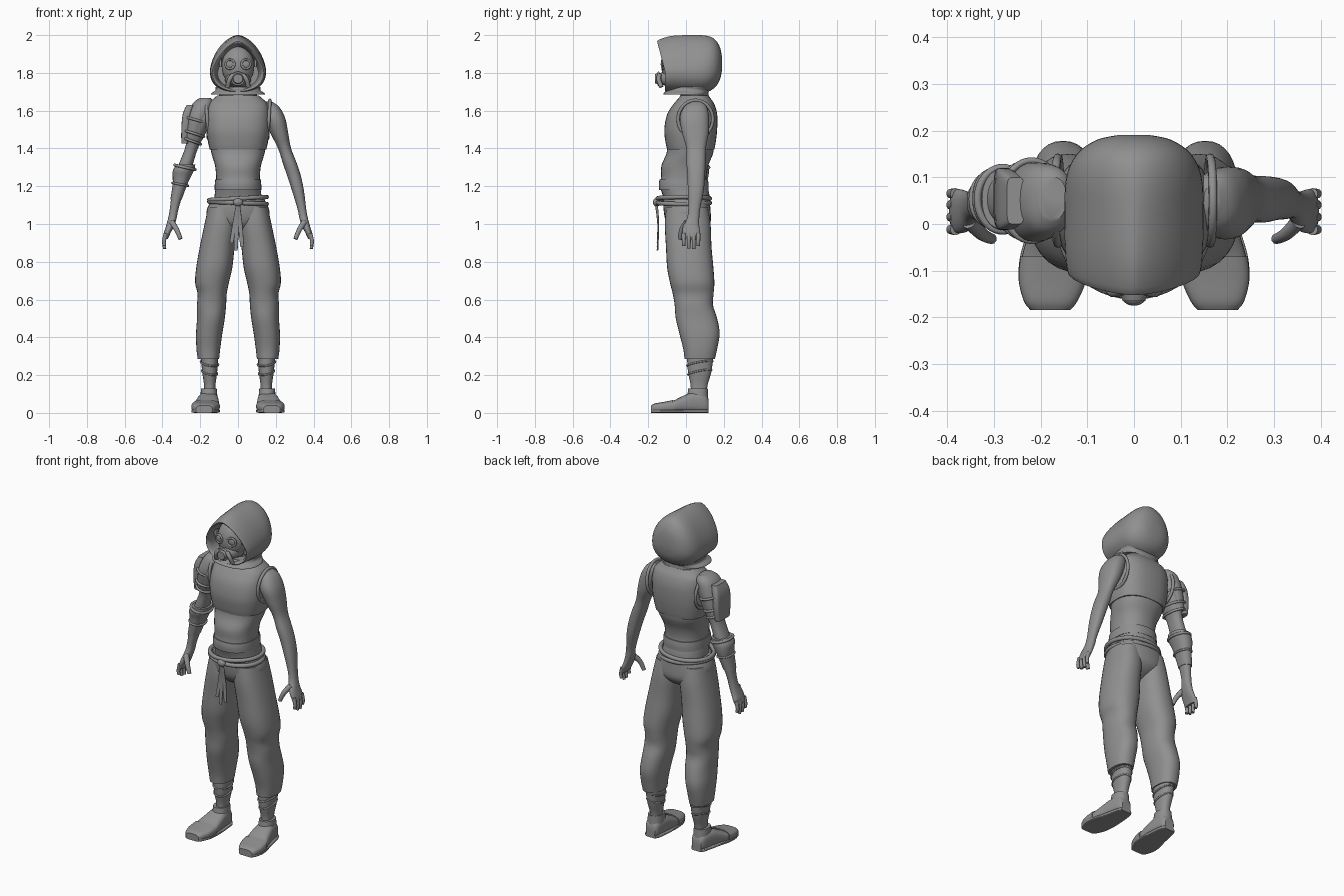
import bpy
import bmesh
import math
from mathutils import Matrix, Vector

default_cube = bpy.data.objects.get("Cube")
if default_cube:
    bpy.data.objects.remove(default_cube, do_unlink=True)

GREY = (0.28, 0.28, 0.28, 1)
grey_material = bpy.data.materials.new("plain grey")
grey_material.use_nodes = True
grey_material.diffuse_color = GREY
grey_material.node_tree.nodes["Principled BSDF"].inputs["Base Color"].default_value = GREY


def finish_mesh(name, mesh):
    """Link a mesh as a smooth grey object that keeps its hard edges."""
    mesh.materials.clear()
    mesh.materials.append(grey_material)
    for polygon in mesh.polygons:
        polygon.use_smooth = True
        polygon.material_index = 0
    mesh.set_sharp_from_angle(angle=math.radians(40))
    part = bpy.data.objects.new(name, mesh)
    bpy.context.scene.collection.objects.link(part)
    return part


def finish_bmesh(name, bm):
    bmesh.ops.recalc_face_normals(bm, faces=bm.faces)
    mesh = bpy.data.meshes.new(name)
    bm.to_mesh(mesh)
    bm.free()
    return finish_mesh(name, mesh)


def smooth_sections(sections, steps=4):
    """Catmull-Rom interpolation of all numbers in the sections."""
    result = []
    last = len(sections) - 1
    for i in range(last):
        before, start = sections[max(i - 1, 0)], sections[i]
        end, after = sections[i + 1], sections[min(i + 2, last)]
        for step in range(steps):
            t = step / steps
            result.append([
                b + t * (c - a + t * (2 * a - 5 * b + 4 * c - d + t * (3 * (b - c) + d - a))) / 2
                for a, b, c, d in zip(before, start, end, after)])
    result.append(sections[-1])
    return result


def power_curve(value, power):
    return math.copysign(abs(value) ** (2 / power), value)


def skin_rings(name, rings):
    """Bridge equal rings of points and cap both ends."""
    bm = bmesh.new()
    loops = [[bm.verts.new(point) for point in ring] for ring in rings]
    for lower, upper in zip(loops, loops[1:]):
        for i, vert in enumerate(lower):
            j = (i + 1) % len(lower)
            bm.faces.new((vert, lower[j], upper[j], upper[i]))
    bm.faces.new(loops[0])
    bm.faces.new(loops[-1])
    return finish_bmesh(name, bm)


def loft(name, sections, side=1, along_y=False, power=2.3, sides=32):
    """Sections hold: position along axis, then min and max of both other axes."""
    rings = []
    for along, a_min, a_max, b_min, b_max in smooth_sections(sections):
        ring = []
        for i in range(sides):
            angle = math.tau * i / sides
            a = (a_min + a_max + (a_max - a_min) * power_curve(math.cos(angle), power)) / 2
            b = (b_min + b_max + (b_max - b_min) * power_curve(math.sin(angle), power)) / 2
            ring.append((side * a, along, b) if along_y else (side * a, b, along))
        rings.append(ring)
    return skin_rings(name, rings)


def centred_loft(name, sections, power=2.3):
    return loft(name, [(z, -w, w, front, back) for z, w, front, back in sections], power=power)


def tube(name, points, radius, side=1, closed=False, tip=1.0):
    """Round tube through points, tapering to the tip."""
    curve = bpy.data.curves.new(name, "CURVE")
    curve.dimensions = "3D"
    curve.bevel_depth = radius
    curve.bevel_resolution = 3
    curve.use_fill_caps = True
    spline = curve.splines.new("POLY")
    path = [Vector(p) for p in (points if closed else smooth_sections(points))]
    spline.points.add(len(path) - 1)
    spline.use_cyclic_u = closed
    for i, (point, position) in enumerate(zip(spline.points, path)):
        point.co = (side * position.x, position.y, position.z, 1)
        point.radius = 1 + (tip - 1) * i / len(path)
    helper = bpy.data.objects.new(name + " path", curve)
    mesh = bpy.data.meshes.new_from_object(helper)
    bpy.data.objects.remove(helper)
    return finish_mesh(name, mesh)


def band(name, centre, first, second, radius, side=1):
    """Closed elliptical tube spanned by two half-axis vectors."""
    angles = [math.tau * i / 40 for i in range(40)]
    points = [Vector(centre) + Vector(first) * math.cos(a) + Vector(second) * math.sin(a) for a in angles]
    return tube(name, points, radius, side, closed=True)


def ellipsoid(name, centre, radii):
    bm = bmesh.new()
    bmesh.ops.create_uvsphere(bm, u_segments=28, v_segments=18, radius=1)
    bm.transform(Matrix.Translation(centre) @ Matrix.Diagonal((*radii, 1)))
    return finish_bmesh(name, bm)


# Torso, vest and neck
centred_loft("abdomen", [(1.06, .13, -.11, .12), (1.14, .125, -.12, .125), (1.2, .118, -.138, .115),
                         (1.25, .116, -.132, .108), (1.31, .122, -.13, .118), (1.38, .142, -.102, .145),
                         (1.46, .155, -.1, .15)])
centred_loft("waist_wrap", [(1.18, .124, -.142, .12), (1.21, .123, -.144, .12), (1.235, .121, -.14, .116)])
centred_loft("vest", [(1.395, .15, -.1, .15), (1.43, .158, -.108, .157), (1.5, .169, -.115, .165),
                      (1.58, .168, -.1, .165), (1.635, .157, -.066, .15), (1.665, .128, -.04, .13),
                      (1.68, .11, -.03, .12)], power=2.6)
centred_loft("neck", [(1.64, .1, -.03, .12), (1.69, .1, -.03, .12), (1.74, .09, -.04, .11)])

# Pelvis, rope belt, knot and hanging sash ends
centred_loft("pelvis", [(1.13, .14, -.12, .125), (1.07, .166, -.118, .13), (1.01, .155, -.105, .13),
                        (.97, .1, -.07, .1), (.94, .04, -.02, .05)])
for height, tilt in ((1.135, .008), (1.112, -.006)):
    band("belt_rope", (0, -.012, height), (.152, 0, tilt), (0, .138, 0), .012)
ellipsoid("belt_knot", (0, -.155, 1.115), (.026, .02, .022))
for end, low in ((-.035, .9), (-.012, .86), (.022, .88)):
    loft("sash_end", [(1.11, -.01, .01, -.165, -.15), (1, end * .5 - .012, end * .5 + .012, -.152, -.142),
                      (low, end - .01, end + .01, -.155, -.147)], power=3, sides=16)

# Hood: inner lining, slanted rim, then the outer shell to the back
hood_sections = [(-.02, .108, 1.93, 1.72, 1.6, 0), (-.06, .115, 1.94, 1.715, 1.6, .5),
                 (-.1, .124, 1.953, 1.71, 1.55, 1), (-.108, .14, 1.972, 1.7, 1.5, 1),
                 (-.06, .147, 1.995, 1.695, 1.5, .5), (.02, .149, 2, 1.69, 1.6, 0),
                 (.1, .145, 1.998, 1.695, 1.75, 0), (.15, .122, 1.98, 1.72, 1.9, 0),
                 (.18, .08, 1.935, 1.765, 2, 0), (.191, .03, 1.88, 1.82, 2, 0)]
hood_rings = []
for y, width, top, bottom, peak, slant in smooth_sections(hood_sections):
    middle = bottom + (top - bottom) * .38
    hood_ring = []
    for i in range(48):
        angle = math.tau * i / 48
        power = peak if math.cos(angle) > 0 else 2.2
        rise = power_curve(math.cos(angle), power)
        z = middle + rise * (top - middle if rise > 0 else middle - bottom)
        hood_ring.append((width * power_curve(math.sin(angle), power), y - .04 * slant * max(rise, 0), z))
    hood_rings.append(hood_ring)
skin_rings("hood", hood_rings)
centred_loft("hood_collar", [(1.686, .142, -.12, .115), (1.693, .14, -.118, .117),
                             (1.708, .12, -.1, .125), (1.725, .12, -.085, .14)])

# Masked face with goggles and breathing filter
ellipsoid("face", (0, -.05, 1.835), (.086, .08, .11))
loft("mask_jaw", [(-.04, -.07, .07, 1.72, 1.83), (-.1, -.058, .058, 1.73, 1.81),
                  (-.13, -.035, .035, 1.74, 1.8)], along_y=True)
loft("filter_snout", [(-.1, -.034, .034, 1.735, 1.803), (-.14, -.032, .032, 1.738, 1.8),
                      (-.165, -.024, .024, 1.745, 1.793)], along_y=True, power=2)
band("filter_rim", (0, -.145, 1.769), (.032, 0, 0), (0, 0, .032), .006)
for side, label in ((1, "left"), (-1, "right")):
    band(label + "_goggle_rim", (.042, -.122, 1.846), (.024, .006, 0), (0, 0, .024), .006, side)
    ellipsoid(label + "_lens", (side * .042, -.117, 1.846), (.022, .009, .022))
    tube(label + "_breathing_tube", [(.025, -.14, 1.79), (.045, -.145, 1.765), (.055, -.13, 1.725)], .012, side)
    loft(label + "_strap_buckle", [(1.83, .085, .1, -.09, -.06), (1.89, .085, .1, -.09, -.06)], side, power=4)

# Limbs, built once per side
for side, label in ((1, "left"), (-1, "right")):
    loft(label + "_arm", [(1.648, .15, .18, .03, .08), (1.62, .13, .218, -.01, .11), (1.56, .14, .25, -.033, .122),
                          (1.48, .172, .266, -.02, .12), (1.4, .212, .281, .002, .105),
                          (1.32, .238, .312, .003, .103), (1.25, .262, .334, .008, .1), (1.17, .288, .35, .01, .093),
                          (1.08, .315, .361, .012, .075), (1.03, .325, .37, .005, .07), (.99, .338, .381, -.015, .07),
                          (.95, .358, .393, -.02, .075), (.92, .372, .396, -.014, .07)], side)
    band(label + "_armhole_trim", (.163, .05, 1.555), (0, .092, 0), (.006, 0, .1), .009, side)
    for y, tip_z in ((-.012, .885), (.015, .87), (.041, .868), (.065, .885)):
        tube(label + "_finger", [(.382, y, .95), (.392, y, .91), (.388, y, tip_z)], .012, side, tip=.7)
    tube(label + "_thumb", [(.352, .005, 1.01), (.325, -.022, .97), (.304, -.032, .92)], .017, side, tip=.6)

    # Baggy trouser leg gathered below the knee
    loft(label + "_trouser_leg", [(1.09, .01, .158, -.105, .115), (1, .004, .177, -.112, .13),
                                  (.88, .018, .202, -.106, .135), (.77, .03, .221, -.1, .145),
                                  (.69, .048, .227, -.085, .15), (.63, .06, .214, -.07, .146),
                                  (.57, .063, .217, -.06, .143), (.5, .07, .217, -.054, .165),
                                  (.42, .083, .222, -.035, .178), (.34, .094, .22, -.015, .165),
                                  (.285, .1, .213, -.008, .153)], side)
    loft(label + "_shin", [(.31, .105, .198, .005, .145), (.22, .11, .19, .01, .135),
                           (.15, .119, .18, .024, .115), (.1, .12, .18, .025, .11)], side)
    for z, reach in ((.262, .047), (.215, .041)):
        band(label + "_shin_wrap", (.151, .073, z), (reach, 0, .008), (0, reach + .021, .012), .005, side)

    # Shoe with ankle cuff, flat sole and toe cap
    loft(label + "_ankle_cuff", [(.05, .108, .2, .0, .118), (.1, .11, .198, .008, .116),
                                 (.13, .113, .195, .012, .115)], side)
    shoe_sections = [(.12, .125, .185, .005, .07), (.1, .112, .198, 0, .1), (.04, .104, .212, 0, .11),
                     (-.02, .1, .226, 0, .088), (-.07, .1, .24, 0, .064), (-.12, .106, .243, 0, .054),
                     (-.165, .125, .232, 0, .046), (-.184, .14, .218, .006, .036)]
    loft(label + "_shoe", shoe_sections, side, along_y=True, power=2.8)
    sole = [(y, x0 - .004, x1 + .004, 0, .018) for y, x0, x1, z0, z1 in shoe_sections]
    loft(label + "_sole", sole, side, along_y=True, power=5)
    toe_cap = [(y, x0 - .004, x1 + .004, 0, z1 + .004) for y, x0, x1, z0, z1 in shoe_sections[4:]]
    loft(label + "_toe_cap", toe_cap, side, along_y=True, power=3)

# Armour on the right arm only
loft("shoulder_guard", [(1.668, .145, .2, .01, .1), (1.64, .13, .238, -.02, .125), (1.57, .15, .268, -.038, .132),
                        (1.5, .178, .28, -.028, .128), (1.44, .2, .288, -.012, .12)], side=-1)
loft("upper_arm_plate", [(1.63, .235, .272, .0, .1), (1.58, .25, .293, -.012, .115), (1.5, .26, .3, -.01, .12),
                         (1.425, .265, .3, .0, .11)], side=-1, power=5)
for x, z, reach in ((.219, 1.55, .064), (.236, 1.48, .056), (.246, 1.44, .048)):
    band("arm_strap", (x, .05, z), (reach, 0, .018), (0, reach + .022, 0), .007, side=-1)
loft("elbow_guard", [(1.315, .226, .325, -.012, .118), (1.285, .232, .344, -.016, .122),
                     (1.25, .25, .346, -.006, .118), (1.21, .268, .346, .0, .108),
                     (1.13, .298, .358, .006, .09)], side=-1)
band("elbow_rim", (.281, .053, 1.3), (.054, 0, .012), (0, .068, 0), .008, side=-1)
band("forearm_strap", (.306, .053, 1.21), (.042, 0, .008), (0, .056, 0), .006, side=-1)
